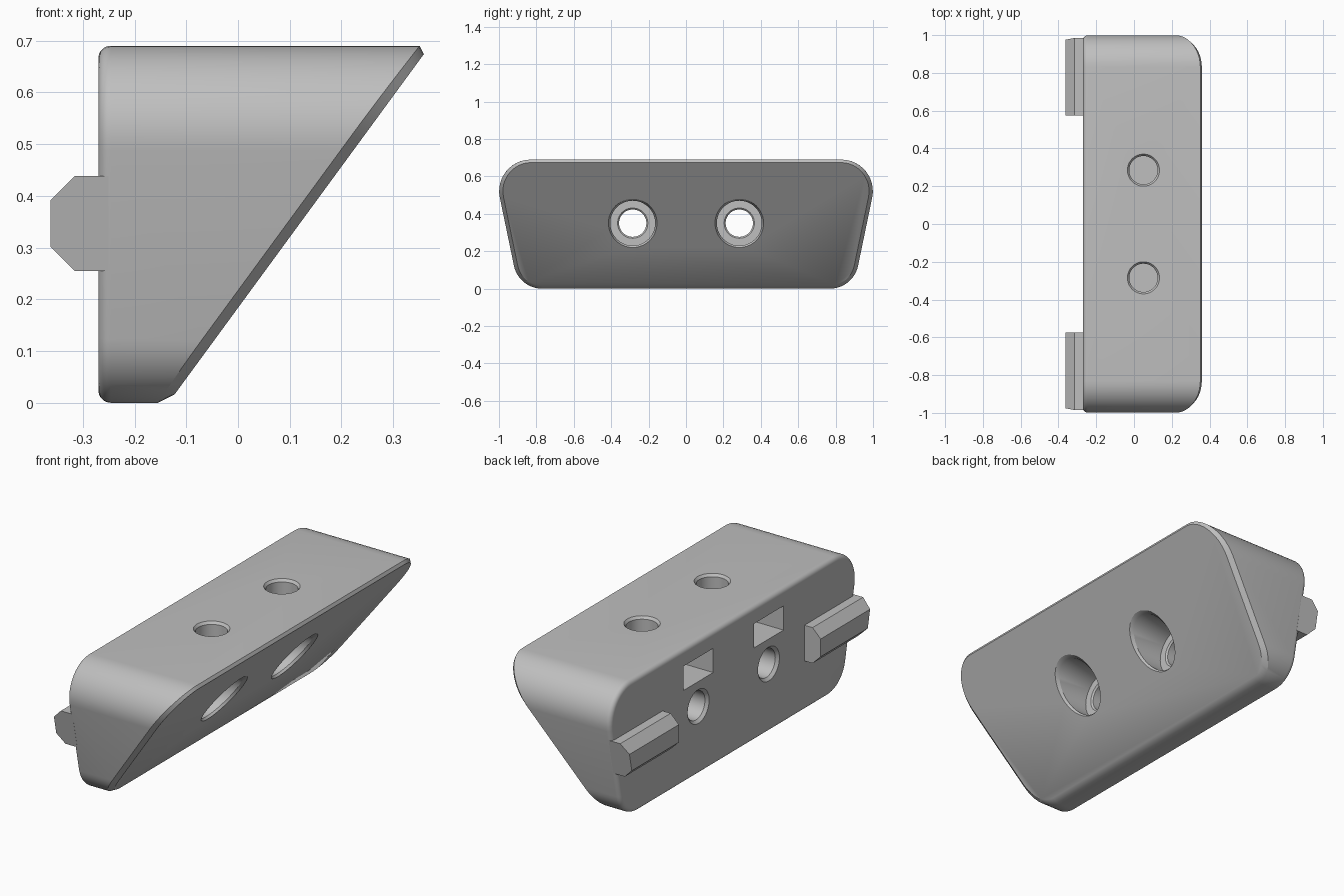
import bpy, bmesh
from math import sin, cos, pi, atan
from mathutils import Vector

cube = bpy.data.objects.get("Cube")
if cube:
    bpy.data.objects.remove(cube, do_unlink=True)

BACK, TOP = -0.27, 0.69
SLOPE = 1.365          # rise of the slanted face over x
MID_X, MID_Z = 0.122, 0.35
LEAN = 0.205           # outward lean of the end walls

gray = bpy.data.materials.new("plain gray")
gray.use_nodes = True
color = (0.52, 0.52, 0.52, 1)
gray.diffuse_color = color
gray.node_tree.nodes["Principled BSDF"].inputs["Base Color"].default_value = color


def finish(bm, name):
    bmesh.ops.recalc_face_normals(bm, faces=bm.faces)
    mesh = bpy.data.meshes.new(name)
    bm.to_mesh(mesh)
    bm.free()
    mesh.materials.append(gray)
    obj = bpy.data.objects.new(name, mesh)
    bpy.context.collection.objects.link(obj)
    return obj


def loft(bm, rings):
    """Skin a stack of equal point rings and cap both ends."""
    loops = [[bm.verts.new(p) for p in ring] for ring in rings]
    for a, b in zip(loops, loops[1:]):
        for i in range(len(a)):
            j = (i + 1) % len(a)
            bm.faces.new((a[i], a[j], b[j], b[i]))
    bm.faces.new(loops[0])
    bm.faces.new(loops[-1])


def arc(y, z, r, start, end, steps=12):
    return [(y + r * cos(start + (end - start) * i / steps),
             z + r * sin(start + (end - start) * i / steps)) for i in range(steps + 1)]


def circle(r, steps=48):
    return [(r * cos(2 * pi * i / steps), r * sin(2 * pi * i / steps)) for i in range(steps)]


# Wedge body: rounded trapezoid section, extruded and cut on a slant
tilt = -atan(LEAN)
half = arc(0.77, 0.153, 0.153, -pi / 2, tilt) + arc(0.83, TOP - 0.169, 0.169, tilt, pi / 2)
section = half + [(-y, z) for y, z in reversed(half)]
bm = bmesh.new()
loft(bm, [[(x, y, z) for y, z in section] for x in (BACK, 0.45)])
bmesh.ops.recalc_face_normals(bm, faces=bm.faces)
normal = Vector((SLOPE, 0, -1)).normalized()
point = Vector((MID_X, 0, MID_Z))
bmesh.ops.bisect_plane(bm, geom=bm.verts[:] + bm.edges[:] + bm.faces[:],
                       plane_co=point, plane_no=normal, clear_outer=True)
bmesh.ops.holes_fill(bm, edges=[e for e in bm.edges if e.is_boundary], sides=0)
bmesh.ops.recalc_face_normals(bm, faces=bm.faces)

# Chamfered slant rim and rounded back rim
rim = [e for e in bm.edges if all(abs((v.co - point).dot(normal)) < 1e-4 for v in e.verts)]
bmesh.ops.bevel(bm, geom=rim, offset=0.02, segments=1, affect='EDGES', profile=0.5)
rim = [e for e in bm.edges if all(abs(v.co.x - BACK) < 1e-4 for v in e.verts)]
bmesh.ops.bevel(bm, geom=rim, offset=0.024, segments=5, affect='EDGES', profile=0.5)
body = finish(bm, "wedge_body")

# Cutters: stepped bolt holes, top holes and square nut pockets
bolt = [(-0.3, 0.087, 0), (BACK, 0.087, 0), (-0.256, 0.073, 0), (-0.038, 0.073, 0),
        (-0.03, 0.081, 0), (-0.03, 0.12, 0),
        (MID_X - 0.016, 0.12, 1), (MID_X, 0.13, 1), (0.5, 0.13, 1)]
shaft = [(0.54, 0.075), (0.677, 0.075), (TOP, 0.085), (0.75, 0.085)]
cutters = []
for y0 in (-0.285, 0.285):
    bm = bmesh.new()
    loft(bm, [[(x + lean * v / SLOPE, y0 + u, MID_Z + v) for u, v in circle(r)]
              for x, r, lean in bolt])
    cutters.append(finish(bm, "bolt_hole_cutter"))

    bm = bmesh.new()
    square = [(-0.12, 0.478), (0.12, 0.478), (0.12, 0.602), (-0.12, 0.602)]
    loft(bm, [[(x, y0 + u, z) for u, z in square] for x in (-0.4, 0.16)])
    cutters.append(finish(bm, "nut_pocket_cutter"))

    bm = bmesh.new()
    loft(bm, [[(0.05 + u, y0 + v, z) for u, v in circle(r)] for z, r in shaft])
    cutters.append(finish(bm, "top_hole_cutter"))

bpy.ops.object.select_all(action='DESELECT')
body.select_set(True)
bpy.context.view_layer.objects.active = body
for cutter in cutters:
    cutter.hide_render = True
    mod = body.modifiers.new("cut", 'BOOLEAN')
    mod.operation = 'DIFFERENCE'
    mod.solver = 'EXACT'
    mod.object = cutter
    bpy.ops.object.modifier_apply(modifier=mod.name)
    bpy.data.objects.remove(cutter, do_unlink=True)
bpy.ops.object.shade_smooth_by_angle(angle=pi / 6)

# Chamfered locating rails on the back, ends flush with the leaning walls
rail = [(-0.25, 0.255), (-0.316, 0.255), (-0.362, 0.301),
        (-0.362, 0.392), (-0.316, 0.438), (-0.25, 0.438)]
for side, label in ((-1, "front"), (1, "rear")):
    bm = bmesh.new()
    inner = [(x, side * 0.575, z) for x, z in rail]
    outer = [(x, side * (0.895 + LEAN * z), z) for x, z in rail]
    loft(bm, [inner, outer])
    finish(bm, label + "_locating_rail")
